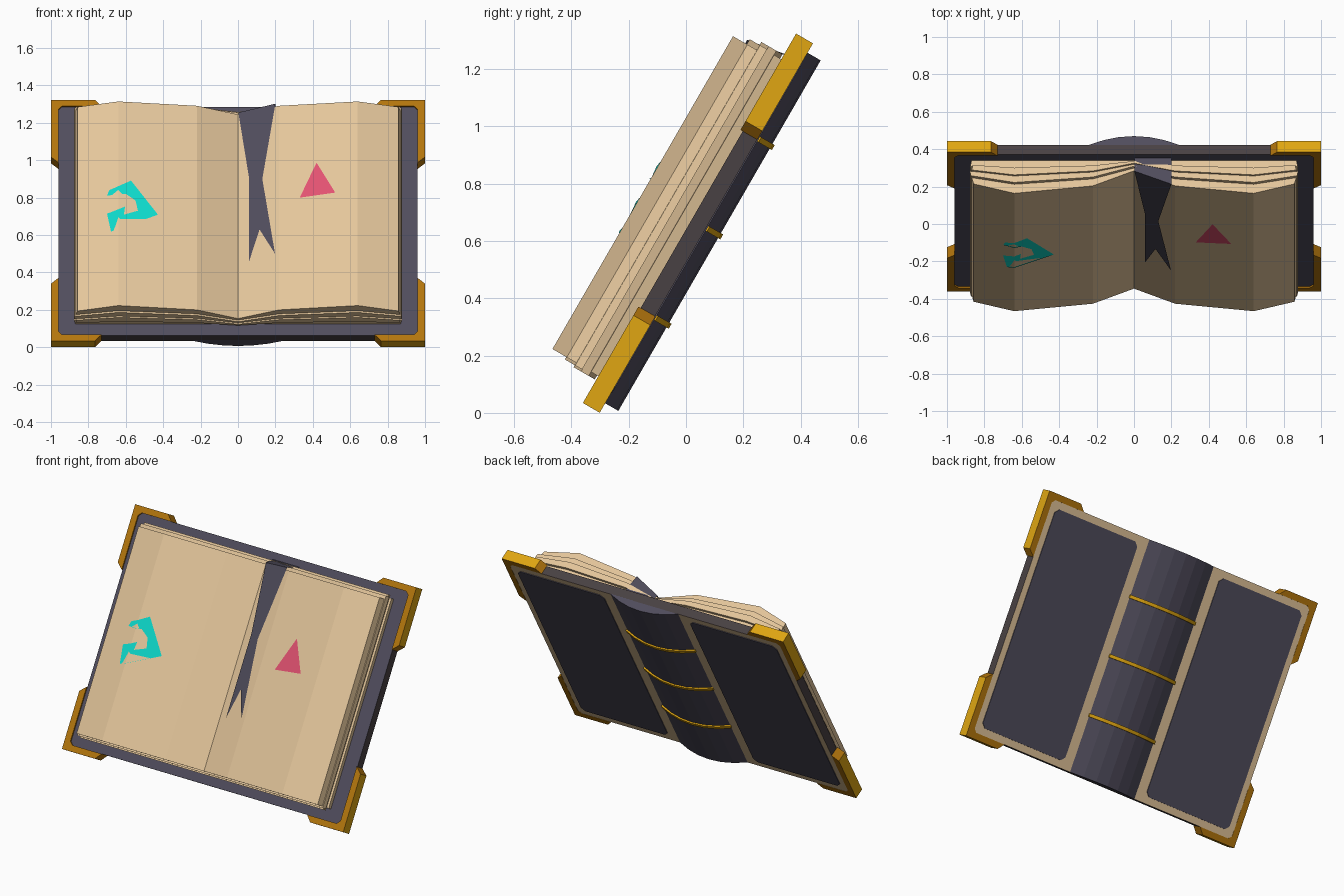
import bpy, bmesh, math
from mathutils import Matrix

if "Cube" in bpy.data.objects:
    bpy.data.objects.remove(bpy.data.objects["Cube"])

# Local book frame: x across, v up the page, w towards the reader; leaned back 60 degrees
TILT = Matrix.Rotation(math.radians(60), 4, 'X')
MID_V = 0.594
BACK_W, FRONT_W = 0.262, 0.320


def mat(name, rgb):
    m = bpy.data.materials.new(name)
    m.diffuse_color = (*rgb, 1)
    m.use_nodes = True
    m.node_tree.nodes["Principled BSDF"].inputs["Base Color"].default_value = m.diffuse_color
    return m


DARK = mat("dark_leather", (0.081, 0.074, 0.109))
EDGE = mat("dark_brown_edge", (0.066, 0.053, 0.056))
PAGE = mat("parchment", (0.776, 0.565, 0.328))
GOLD = mat("gold", (0.745, 0.381, 0.006))
DEEP = mat("deep_gold", (0.456, 0.181, 0.004))
CYAN = mat("cyan_ink", (0.004, 0.690, 0.590))
PINK = mat("pink_ink", (0.760, 0.085, 0.165))


def finish(name, bm, mats, rule=None):
    bm.normal_update()
    if rule:
        for f in bm.faces:
            f.material_index = rule(f.normal)
    bm.transform(TILT)
    me = bpy.data.meshes.new(name)
    bm.to_mesh(me)
    bm.free()
    for m in mats:
        me.materials.append(m)
    ob = bpy.data.objects.new(name, me)
    bpy.context.collection.objects.link(ob)
    return ob


def prism(name, pts, a, b, along, mats, rule=None):
    """Extrude a profile: along 'v' takes (x, w) points, along 'w' takes (x, v)."""
    bm = bmesh.new()
    rings = []
    for d in (a, b):
        rings.append([bm.verts.new((x, d, q) if along == 'v' else (x, q, d)) for x, q in pts])
    for r in rings:
        bm.faces.new(r)
    n = len(pts)
    for i in range(n):
        j = (i + 1) % n
        bm.faces.new((rings[0][i], rings[0][j], rings[1][j], rings[1][i]))
    bmesh.ops.recalc_face_normals(bm, faces=bm.faces)
    return finish(name, bm, mats, rule)


def cut_rect(x0, x1, v0, v1, c):
    return [(x0 + c, v0), (x1 - c, v0), (x1, v0 + c), (x1, v1 - c),
            (x1 - c, v1), (x0 + c, v1), (x0, v1 - c), (x0, v0 + c)]


# Cover board: dark front, brown rim, parchment back
prism("cover_board", cut_rect(-0.96, 0.96, -0.112, 1.30, 0.02), BACK_W, FRONT_W, 'w',
      [DARK, EDGE, PAGE], lambda n: 0 if n.z > 0.5 else 2 if n.z < -0.5 else 1)

# Dark panels on the back of the cover
for s, side in ((-1, "left"), (1, "right")):
    x0, x1 = sorted((s * 0.305, s * 0.92))
    prism(f"back_panel_{side}", cut_rect(x0, x1, -0.07, 1.258, 0.025),
          BACK_W - 0.004, BACK_W + 0.002, 'w', [DARK])


# Rounded spine with three gold bands
def arc(half, out):
    return [(half * t / 3, 0.208 - out + 0.054 * (t / 3) ** 2) for t in range(-3, 4)] + \
           [(half, 0.27), (-half, 0.27)]


prism("spine", arc(0.24, 0), -0.112, 1.30, 'v', [DARK])
for i in range(3):
    v = MID_V + 0.36 * (i - 1)
    prism(f"spine_band_{i + 1}", arc(0.245, 0.009), v - 0.01, v + 0.01, 'v', [GOLD])

# Gold corner guards wrapped round the rim
corner = [(1.0, 1.338), (1.0, 0.985), (0.96, 0.95), (0.96, 1.28),
          (0.94, 1.30), (0.73, 1.30), (0.765, 1.338)]
for sx in (-1, 1):
    for sv in (-1, 1):
        pts = [(sx * x, MID_V + sv * (v - MID_V)) for x, v in corner]
        prism("corner_guard", pts, BACK_W - 0.001, 0.329, 'w', [GOLD, DEEP],
              lambda n, sx=sx, sv=sv: 0 if n.x * sx > 0.95 or n.y * sv > 0.95 else 1)

# Page blocks: stacked layers following the curved page profile
PROFILE = [(0, 0.06), (0.22, 0.153), (0.64, 0.199), (0.855, 0.141)]
LAYERS = [  # height from, to, outer x below, above, bottom v, top v
    (0.0, 0.3, 0.868, 0.876, -0.042, 1.235),
    (0.3, 0.52, 0.862, 0.868, -0.058, 1.252),
    (0.52, 0.72, 0.878, 0.872, -0.050, 1.240),
    (0.72, 1.0, 0.868, 0.857, -0.040, 1.220)]
for s, side in ((-1, "left"), (1, "right")):
    for i, (f0, f1, xa, xb, v0, v1) in enumerate(LAYERS):
        low = [(s * x, 0.316 + f0 * h) for x, h in PROFILE[:-1]] + [(s * xa, 0.316 + f0 * 0.141)]
        top = [(s * x, 0.316 + f1 * h) for x, h in PROFILE[:-1]] + [(s * xb, 0.316 + f1 * 0.141)]
        prism(f"pages_{side}_{i + 1}", low + top[::-1], v0, v1, 'v', [PAGE])


def page_w(x):
    x = abs(x)
    for (xa, ha), (xb, hb) in zip(PROFILE, PROFILE[1:]):
        if x <= xb:
            break
    return 0.316 + ha + (hb - ha) * (x - xa) / (xb - xa)


def on_page(name, pts, m, lift, fold=False):
    """Lay a front-view (x, z) outline on the page surface, creased where the page is."""
    bm = bmesh.new()
    bm.faces.new([bm.verts.new((x, z, 0)) for x, z in pts])
    for cx in (-0.64, 0.64):
        bmesh.ops.bisect_plane(bm, geom=bm.verts[:] + bm.edges[:] + bm.faces[:],
                               plane_co=(cx, 0, 0), plane_no=(1, 0, 0))
    for v in bm.verts:
        w = page_w(v.co.x) + lift
        v.co = (v.co.x, (v.co.y - 0.5 * w) / 0.866, w)
    bm.normal_update()
    bmesh.ops.reverse_faces(bm, faces=[f for f in bm.faces if f.normal.z < 0])
    if fold:  # tail tucked over the top edge of the pages
        bm.verts.ensure_lookup_table()
        a, b = bm.verts[0], bm.verts[1]
        c, d = (bm.verts.new((q.co.x, 1.258, 0.318)) for q in (b, a))
        bm.faces.new((b, a, d, c))
        bm.normal_update()
        bmesh.ops.reverse_faces(bm, faces=[f for f in bm.faces if f.normal.y < -0.3])
    finish(name, bm, [m])


# Bookmark ribbon with a swallowtail end
on_page("ribbon", [(0.002, 1.255), (0.2, 1.302), (0.13, 0.9), (0.198, 0.5),
                   (0.115, 0.63), (0.058, 0.455), (0.06, 0.9)], DARK, 0.006, True)

# Ink marks on the pages
on_page("cyan_mark", [(-0.572, 0.891), (-0.428, 0.709), (-0.679, 0.618), (-0.70, 0.714),
                      (-0.604, 0.752), (-0.610, 0.709), (-0.535, 0.730), (-0.548, 0.785),
                      (-0.600, 0.820), (-0.700, 0.811), (-0.688, 0.840)], CYAN, 0.004)
on_page("pink_mark", [(0.42, 0.987), (0.52, 0.827), (0.33, 0.80)], PINK, 0.004)
